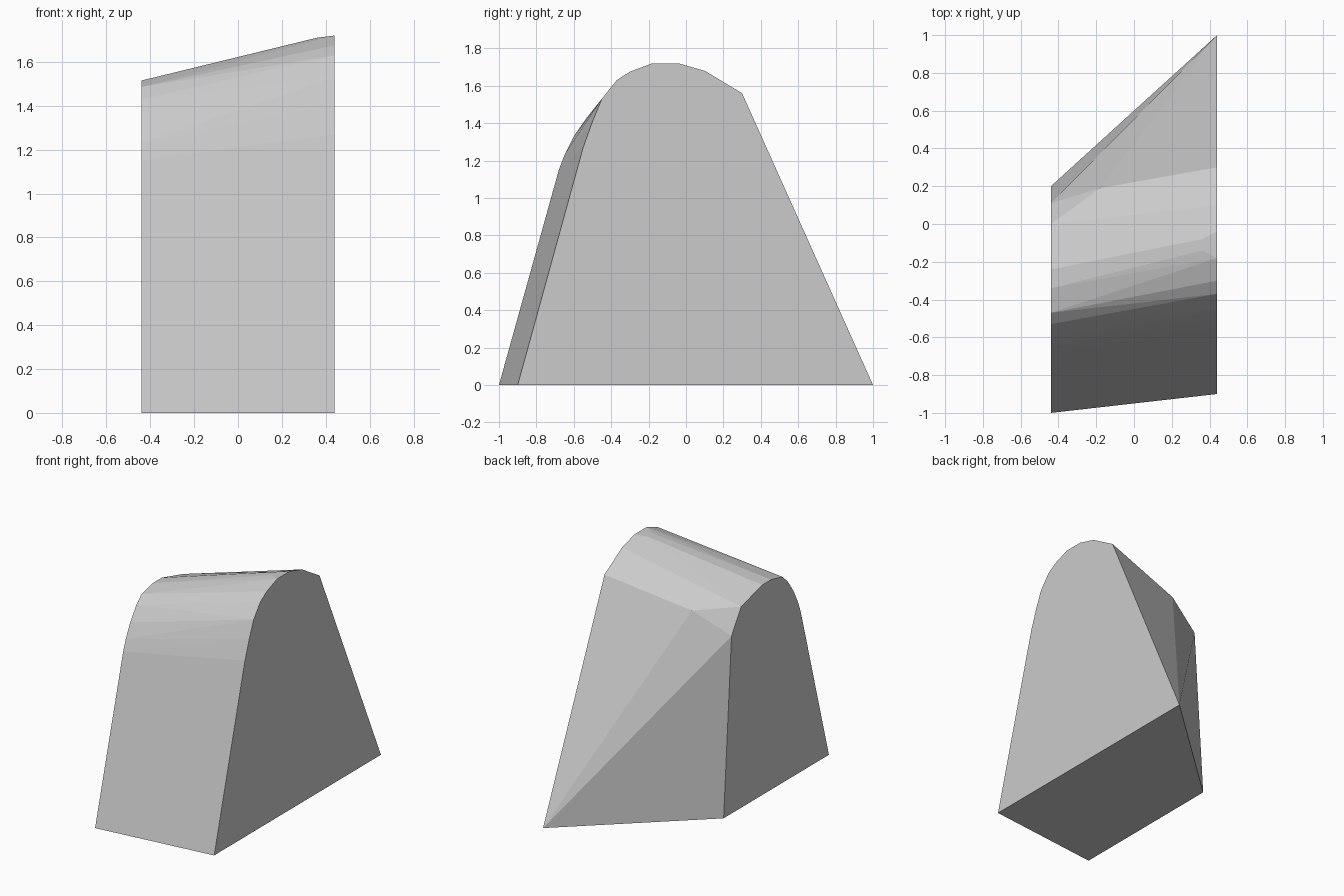
import bpy
import bmesh

# Remove the default cube
default_cube = bpy.data.objects.get("Cube")
if default_cube:
    bpy.data.objects.remove(default_cube, do_unlink=True)


def make_material(name, colour):
    material = bpy.data.materials.new(name)
    material.use_nodes = True
    material.diffuse_color = colour
    shader = next(n for n in material.node_tree.nodes if n.type == 'BSDF_PRINCIPLED')
    shader.inputs["Base Color"].default_value = colour
    return material


def make_hull(name, points, material):
    """Build a closed convex solid around the given points."""
    bm = bmesh.new()
    for point in points:
        bm.verts.new(point)
    result = bmesh.ops.convex_hull(bm, input=bm.verts[:])
    loose = {v for key in ("geom_interior", "geom_unused") for v in result[key]
             if isinstance(v, bmesh.types.BMVert)}
    bmesh.ops.delete(bm, geom=list(loose), context='VERTS')
    bmesh.ops.dissolve_limit(bm, angle_limit=0.01, verts=bm.verts[:], edges=bm.edges[:])
    bmesh.ops.recalc_face_normals(bm, faces=bm.faces[:])
    mesh = bpy.data.meshes.new(name)
    bm.to_mesh(mesh)
    bm.free()
    mesh.materials.append(material)
    block = bpy.data.objects.new(name, mesh)
    bpy.context.collection.objects.link(block)
    return block


half_width = 0.44

# Tall end outline as (y, z), from front to back
tall_end = [(-0.9, 0), (-0.55, 1.27), (-0.5, 1.41), (-0.45, 1.53), (-0.37, 1.63),
            (-0.3, 1.675), (-0.18, 1.72), (-0.04, 1.72), (0.1, 1.68),
            (0.3, 1.56), (1, 0)]

# Short end outline as (y, z), from front to back
short_end = [(-1, 0), (-0.68, 1.15), (-0.65, 1.23), (-0.6, 1.33), (-0.53, 1.43),
             (-0.47, 1.485), (-0.34, 1.515), (-0.24, 1.515), (0, 1.45),
             (0.11, 1.28), (0.2, 0)]

# Extra corners along the ridge and on the sloping back
ridge_corners = [(0.36, -0.14, 1.71), (0.36, -0.08, 1.71), (-0.18, 0.19, 1.425)]

points = [(half_width, y, z) for y, z in tall_end]
points += [(-half_width, y, z) for y, z in short_end]
points += ridge_corners

grey = make_material("plain grey", (0.6, 0.6, 0.6, 1))
make_hull("wedge_block", points, grey)
